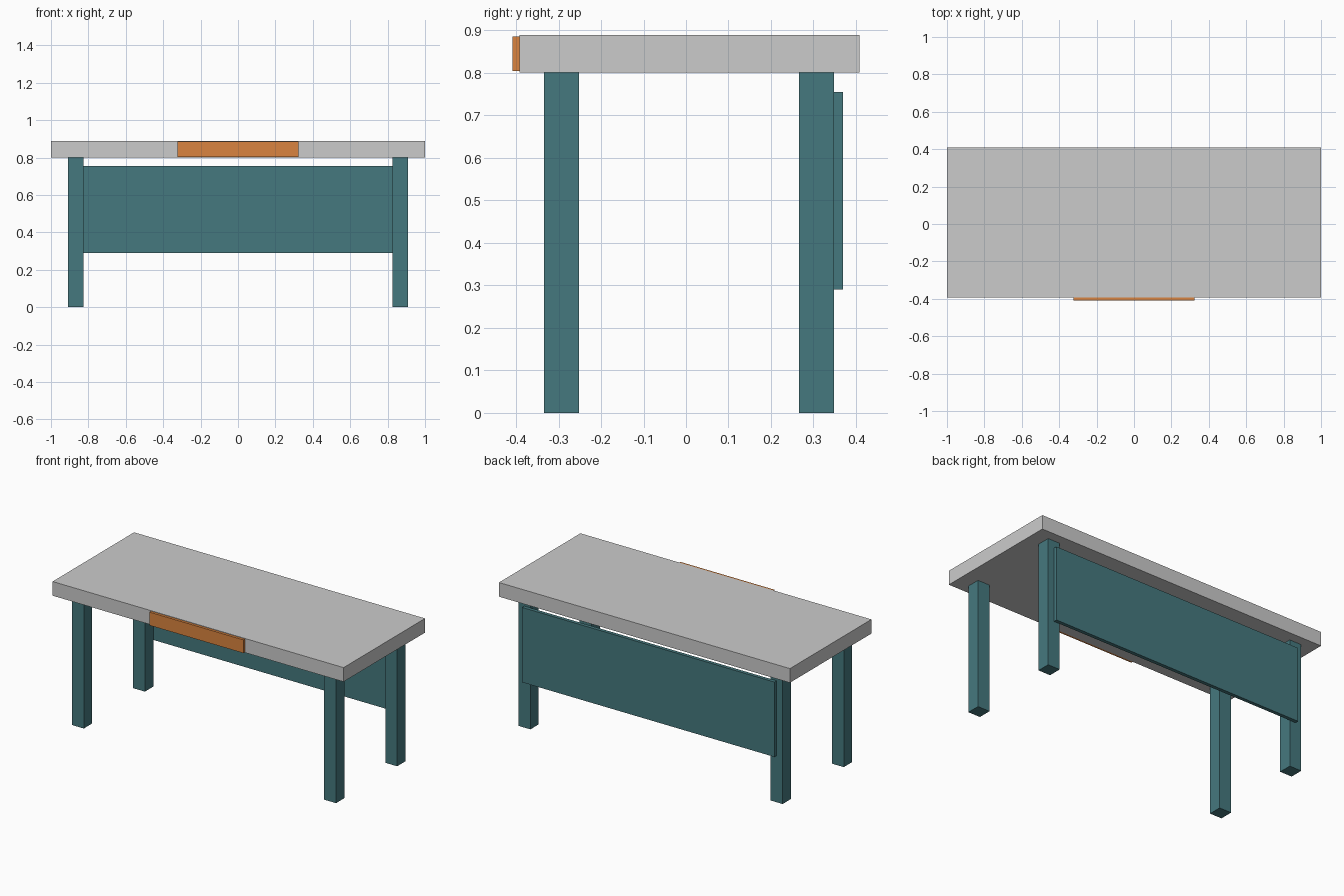
import bpy

if "Cube" in bpy.data.objects:
    bpy.data.objects.remove(bpy.data.objects["Cube"])


def material(name, color):
    m = bpy.data.materials.new(name)
    m.diffuse_color = color
    m.use_nodes = True
    m.node_tree.nodes["Principled BSDF"].inputs["Base Color"].default_value = m.diffuse_color
    return m


def box(name, x, y, z, mat=None):
    """Box from (min, max) ranges on each axis."""
    ranges = (x, y, z)
    bpy.ops.mesh.primitive_cube_add(size=1, location=[(a + b) / 2 for a, b in ranges])
    ob = bpy.context.object
    ob.name = name
    ob.scale = [b - a for a, b in ranges]
    bpy.ops.object.transform_apply(location=False, rotation=False, scale=True)
    if mat:
        ob.data.materials.append(mat)
    return ob


teal = material("teal", (0.06, 0.19, 0.21, 1))
orange = material("orange", (0.70, 0.23, 0.05, 1))

# Thick table top
box("table_top", (-1, 1), (-0.392, 0.408), (0.801, 0.889))

# Drawer front on the front edge
box("drawer_front", (-0.323, 0.323), (-0.408, -0.392), (0.804, 0.886), orange)

# Four square legs
LEG_X, HALF = 0.867, 0.041
for row, y in (("front", -0.293), ("back", 0.307)):
    for side, sx in (("left", -1), ("right", 1)):
        x = sx * LEG_X
        box(f"{row}_{side}_leg", (x - HALF, x + HALF), (y - HALF, y + HALF), (0, 0.801), teal)

# Modesty panel fixed to the back of the rear legs
box("back_panel", (-LEG_X, LEG_X), (0.348, 0.370), (0.290, 0.755), teal)
